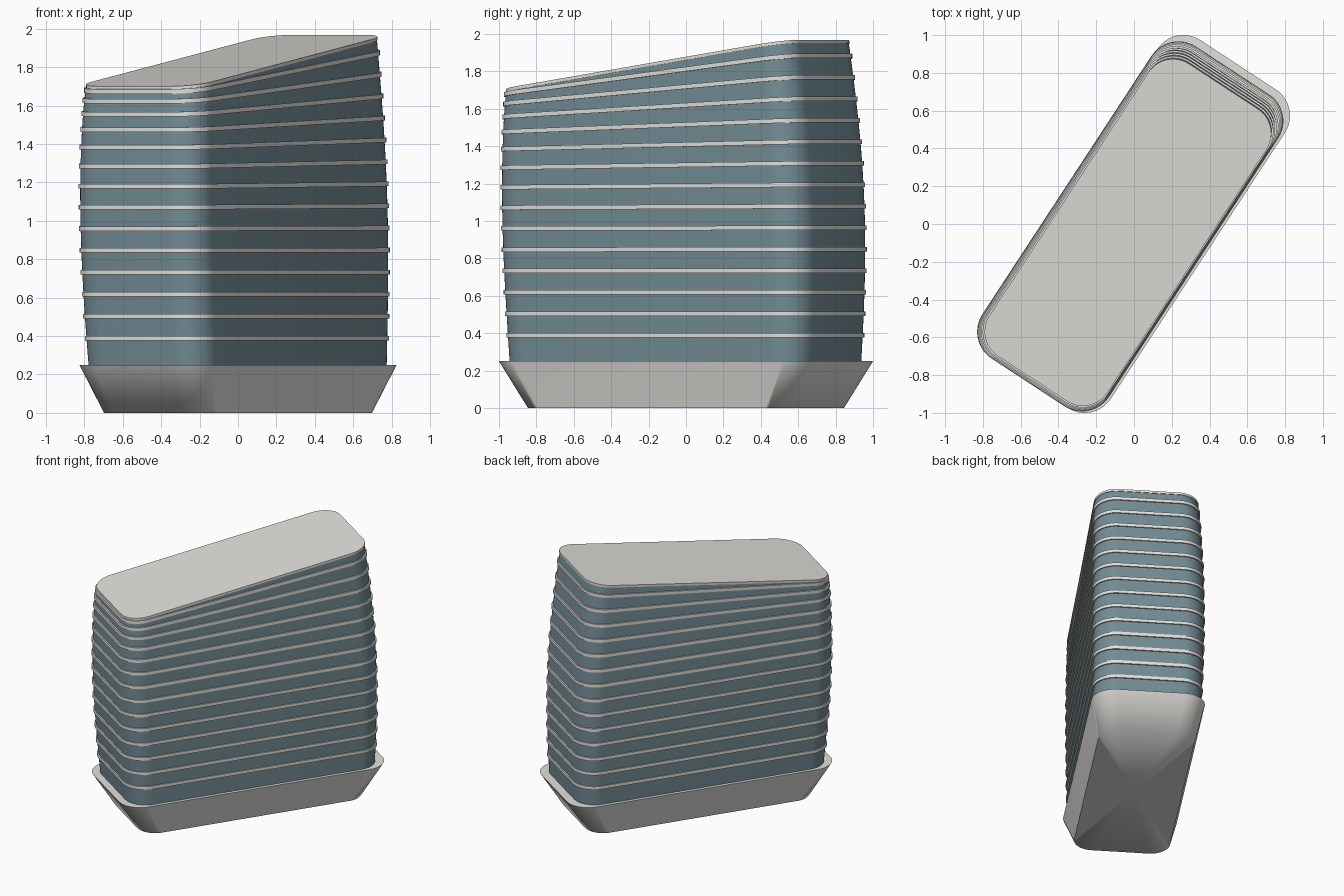
import bpy, bmesh
from math import sin, cos, pi, radians

if "Cube" in bpy.data.objects:
    bpy.data.objects.remove(bpy.data.objects["Cube"])

ANG = radians(56.8)             # plan rotation of the tower
HA, HB, R = 0.842, 0.239, 0.165  # corner-centre half sizes and corner radius
Z0, H, DROP = 0.25, 1.715, 0.267
SEG = 12


def plan(scale, grow=0.0):
    """Rounded rectangle in local (long, short) coordinates."""
    pts = []
    for i, (su, sv) in enumerate([(1, 1), (-1, 1), (-1, -1), (1, -1)]):
        for k in range(SEG + 1):
            a = pi / 2 * (i + k / SEG)
            r = R * scale + grow
            pts.append((su * HA * scale + r * cos(a), sv * HB * scale + r * sin(a)))
    return pts


def turn(u, v):
    return u * cos(ANG) - v * sin(ANG), u * sin(ANG) + v * cos(ANG)


def quad(t, a, m, b):
    """Parabola through a, m, b at t = 0, 0.5, 1."""
    return a * (1 - t) * (1 - 2 * t) + 4 * m * t * (1 - t) + b * t * (2 * t - 1)


def floor_ring(t, grow=0.0, dz=0.0):
    """Tower outline at height fraction t: bulging, drifting, tilting near the top."""
    s = 0.94 - 0.026 * t + 0.041 * sin(pi * t)
    cx, cy = quad(t, -0.002, -0.022, -0.032), quad(t, -0.003, -0.015, -0.045)
    end = (HA + R) * s
    ring = []
    for u, v in plan(s, grow):
        x, y = turn(u, v)
        z = Z0 + H * t - DROP * max(t, 0) ** 5 * (end - u) / (2 * end) + dz
        ring.append((x + cx, y + cy, z))
    return ring


def base_ring(scale, z):
    return [(*turn(u, v), z) for u, v in plan(scale)]


def loft(name, rings, mat, angle=40):
    bm = bmesh.new()
    loops = [[bm.verts.new(p) for p in ring] for ring in rings]
    n = len(loops[0])
    for lo, hi in zip(loops, loops[1:]):
        for i in range(n):
            j = (i + 1) % n
            bm.faces.new((lo[i], lo[j], hi[j], hi[i]))
    caps = [bm.faces.new(loops[0][::-1]), bm.faces.new(loops[-1])]
    bmesh.ops.recalc_face_normals(bm, faces=bm.faces)
    bmesh.ops.poke(bm, faces=caps)
    me = bpy.data.meshes.new(name)
    bm.to_mesh(me)
    bm.free()
    ob = bpy.data.objects.new(name, me)
    bpy.context.collection.objects.link(ob)
    me.materials.append(mat)
    bpy.ops.object.select_all(action='DESELECT')
    ob.select_set(True)
    bpy.context.view_layer.objects.active = ob
    bpy.ops.object.shade_smooth_by_angle(angle=radians(angle))
    return ob


def paint(name, color):
    mat = bpy.data.materials.new(name)
    mat.diffuse_color = (*color, 1)
    mat.use_nodes = True
    mat.node_tree.nodes["Principled BSDF"].inputs["Base Color"].default_value = mat.diffuse_color
    return mat


glass = paint("blue_glass", (0.17, 0.26, 0.30))
stone = paint("pale_stone", (0.76, 0.75, 0.72))

# Flared plinth
loft("plinth", [base_ring(0.845, 0), base_ring(1.0, Z0)], stone, angle=70)

# Curved glass body
loft("glass_body", [floor_ring(i / 48) for i in range(48)] + [floor_ring(1, 0, -0.012)], glass)

# Floor bands that gradually tilt towards the roof
for k in range(14):
    t = (0.388 + 0.115 * k - Z0) / H
    loft(f"floor_band_{k + 1}", [floor_ring(t, 0.009, -0.012), floor_ring(t, 0.009, 0.012)], stone)

# Sloping roof slab
loft("roof", [floor_ring(1, 0.004, -0.014), floor_ring(1, 0.004, 0.003)], stone)
